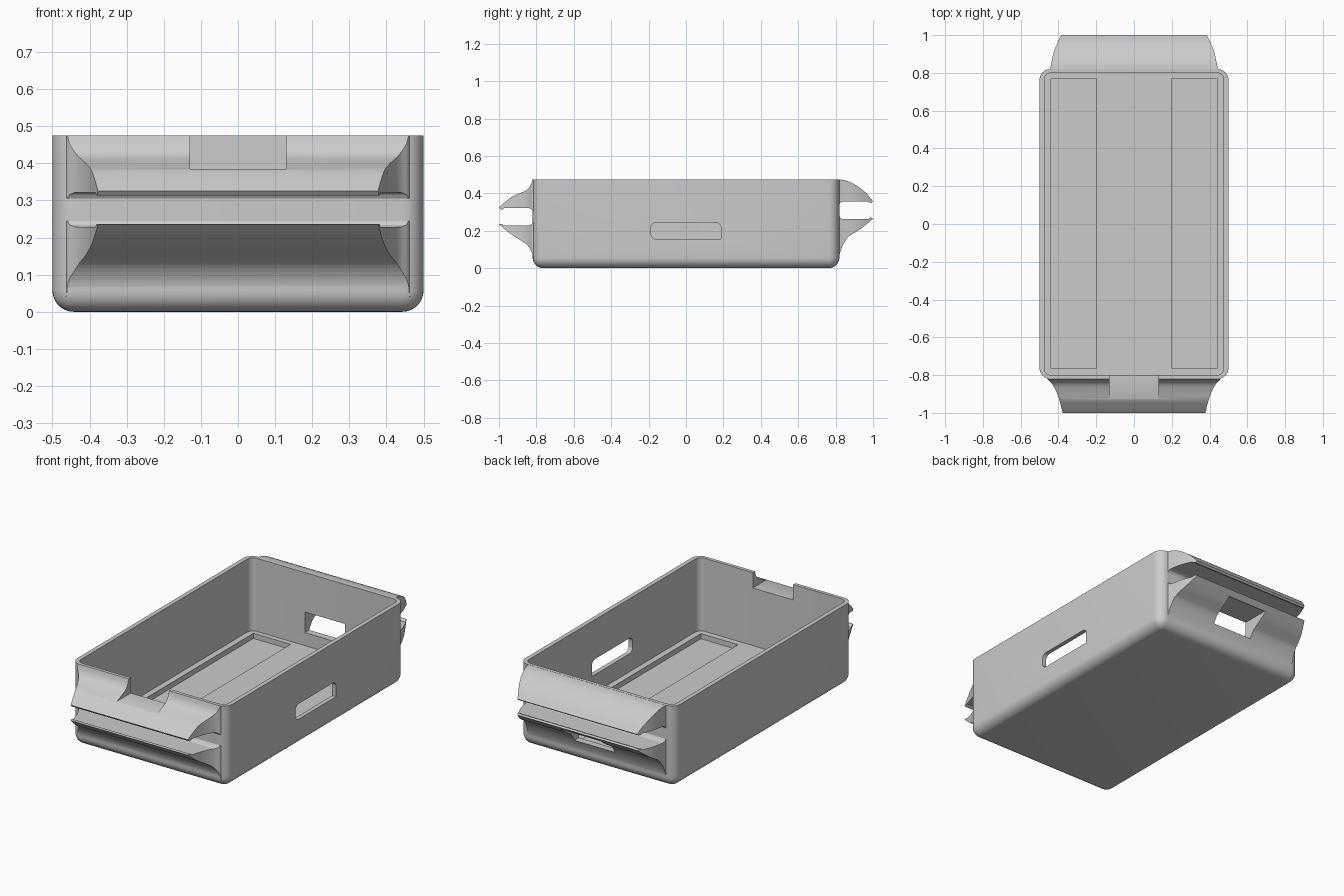
import bpy, bmesh, math
from mathutils import Vector

cube = bpy.data.objects.get("Cube")
if cube:
    bpy.data.objects.remove(cube, do_unlink=True)

grey = bpy.data.materials.new("light_grey")
grey.use_nodes = True
grey.diffuse_color = (0.6, 0.6, 0.6, 1)
grey.node_tree.nodes["Principled BSDF"].inputs["Base Color"].default_value = (0.6, 0.6, 0.6, 1)


def finish(name, bm):
    bmesh.ops.recalc_face_normals(bm, faces=bm.faces)
    mesh = bpy.data.meshes.new(name)
    bm.to_mesh(mesh)
    bm.free()
    mesh.materials.append(grey)
    obj = bpy.data.objects.new(name, mesh)
    bpy.context.collection.objects.link(obj)
    return obj


def block(name, lo, hi, radius=0, rounded=None):
    """Box between two corners; edges accepted by rounded(mid, direction) get a radius."""
    lo, hi = Vector(lo), Vector(hi)
    bm = bmesh.new()
    bmesh.ops.create_cube(bm, size=1)
    for v in bm.verts:
        v.co = Vector([(lo[i] + hi[i]) / 2 + v.co[i] * (hi[i] - lo[i]) for i in range(3)])
    if rounded:
        centre = (lo + hi) / 2
        edges = [e for e in bm.edges
                 if rounded((e.verts[0].co + e.verts[1].co) / 2 - centre,
                            e.verts[1].co - e.verts[0].co)]
        bmesh.ops.bevel(bm, geom=edges, offset=radius, segments=8, profile=0.5, affect='EDGES')
    return finish(name, bm)


def prism(name, points, place, push):
    """Extrude a flat outline."""
    bm = bmesh.new()
    face = bm.faces.new([bm.verts.new(place(a, b)) for a, b in points])
    new = bmesh.ops.extrude_face_region(bm, geom=[face])["geom"]
    bmesh.ops.translate(bm, vec=push, verts=[g for g in new if isinstance(g, bmesh.types.BMVert)])
    return finish(name, bm)


def boolean(target, tool, operation):
    mod = target.modifiers.new(operation.lower(), 'BOOLEAN')
    mod.operation, mod.solver, mod.object = operation, 'EXACT', tool
    bpy.context.view_layer.objects.active = target
    bpy.ops.object.modifier_apply(modifier=mod.name)
    bpy.data.objects.remove(tool, do_unlink=True)


def smooth(points, steps=4):
    """Catmull-Rom curve through the points."""
    pts = [Vector(p) for p in points]
    pts = [2 * pts[0] - pts[1]] + pts + [2 * pts[-1] - pts[-2]]
    out = []
    for a, b, c, d in zip(pts, pts[1:], pts[2:], pts[3:]):
        for k in range(steps):
            t = k / steps
            out.append(0.5 * (2 * b + (c - a) * t + (2 * a - 5 * b + 4 * c - d) * t ** 2
                              + (3 * b - a - 3 * c + d) * t ** 3))
    return [tuple(p) for p in out + [pts[-2]]]


# Outer shell with rounded corners and a rounded bottom edge
tray = block("tray", (-0.5, -0.82, 0), (0.5, 0.82, 0.475), 0.057,
             lambda mid, d: mid.z < 0.1)

# Jaws: outer curve from wall to tip, then the gap side from tip back to wall (y is outward)
front_top = smooth([(0.82, 0.475), (0.83, 0.445), (0.85, 0.42), (0.89, 0.4),
                    (0.93, 0.383), (0.965, 0.356), (1, 0.325)])
back_top = smooth([(0.815, 0.475), (0.86, 0.467), (0.91, 0.443), (0.96, 0.405), (1, 0.358)])
lower = smooth([(0.815, 0.04), (0.825, 0.085), (0.85, 0.125), (0.89, 0.153),
                (0.93, 0.178), (0.965, 0.205), (1, 0.235)])


def jaw(name, curve, side, gap, up, plan):
    """One jaw with a small tip bead; gap is its inner height, up points into the gap."""
    inner = [(0.99, gap + 0.009 * up), (0.98, gap + 0.007 * up), (0.972, gap), (0.84, gap),
             (0.827, gap + 0.006 * up), (0.82, gap + 0.017 * up), (0.805, gap + 0.017 * up)]
    profile = curve + inner + [(0.805, curve[0][1])]
    body = prism(name, profile, lambda a, b: (-0.6, side * a, b), (1.2, 0, 0))
    outline = plan + [(-x, y) for x, y in reversed(plan)]
    trim = prism("trim", outline, lambda a, b: (a, side * b, -0.2), (0, 0, 1))
    boolean(body, trim, 'INTERSECT')
    return body


front_plan = smooth([(0.465, 0.8), (0.46, 0.82), (0.435, 0.845), (0.41, 0.89),
                     (0.39, 0.95), (0.375, 1.01)])
back_plan = smooth([(0.45, 0.8), (0.442, 0.83), (0.422, 0.92), (0.38, 1.01)])
raised = [(y, z + 0.03 * min(1, max(0, (y - 0.82) / 0.05))) for y, z in lower]

for part in (jaw("front_upper_jaw", front_top, -1, 0.322, -1, front_plan),
             jaw("front_lower_jaw", lower, -1, 0.228, 1, front_plan),
             jaw("back_upper_jaw", back_top, 1, 0.358, -1, back_plan),
             jaw("back_lower_jaw", raised, 1, 0.262, 1, back_plan)):
    boolean(tray, part, 'UNION')

# Hollow interior
boolean(tray, block("cavity", (-0.475, -0.8, 0.05), (0.475, 0.8, 0.7), 0.035,
                    lambda mid, d: abs(d.z) > 0.1), 'DIFFERENCE')

# Two shallow floor recesses
for s in (-1, 1):
    boolean(tray, block("recess", (s * 0.32 - 0.12, -0.765, 0.02),
                        (s * 0.32 + 0.12, 0.77, 0.1)), 'DIFFERENCE')

# Rim notch at the front, window at the back
boolean(tray, block("notch", (-0.13, -1.1, 0.385), (0.13, -0.7, 0.6)), 'DIFFERENCE')
boolean(tray, block("window", (-0.13, 0.7, 0.125), (0.13, 0.97, 0.245)), 'DIFFERENCE')

# Side slot with three rounded corners
boolean(tray, block("slot", (0.4, -0.187, 0.155), (0.6, 0.187, 0.245), 0.03,
                    lambda mid, d: abs(d.x) > 0.1 and not (mid.y > 0 and mid.z < 0)), 'DIFFERENCE')

bpy.ops.object.select_all(action='DESELECT')
tray.select_set(True)
bpy.context.view_layer.objects.active = tray
bpy.ops.object.shade_smooth_by_angle(angle=math.radians(30))
